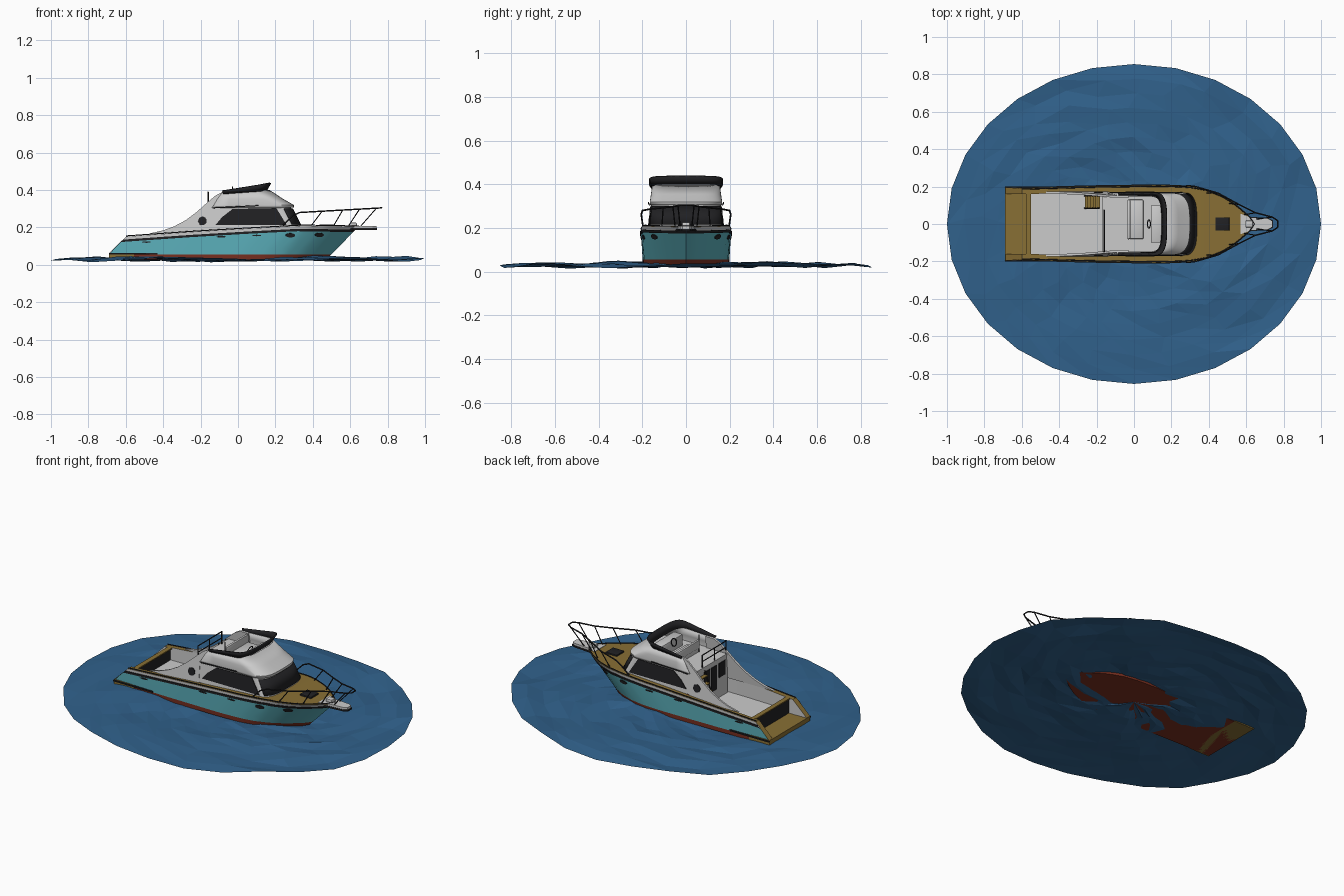
import bpy, bmesh, math, random
from mathutils import Vector

if "Cube" in bpy.data.objects:
    bpy.data.objects.remove(bpy.data.objects["Cube"])
random.seed(4)

def mat(name, c):
    m = bpy.data.materials.new(name)
    m.diffuse_color = (*c, 1)
    m.use_nodes = True
    m.node_tree.nodes["Principled BSDF"].inputs["Base Color"].default_value = m.diffuse_color
    return m

WATER = mat("water_blue", (.03, .12, .26))
TEAL = mat("teal", (.11, .45, .52))
TEAK = mat("teak", (.25, .16, .035))
DARK = mat("dark", (.015, .015, .017))
RED = mat("antifoul_red", (.2, .03, .015))
WHITE = mat("white", (.75, .75, .75))

def finish(name, bm, m, smooth=True, thick=0):
    bmesh.ops.remove_doubles(bm, verts=bm.verts, dist=1e-5)
    bmesh.ops.recalc_face_normals(bm, faces=bm.faces)
    me = bpy.data.meshes.new(name)
    bm.to_mesh(me)
    bm.free()
    ob = bpy.data.objects.new(name, me)
    bpy.context.collection.objects.link(ob)
    me.materials.append(m)
    if thick:
        s = ob.modifiers.new("thickness", 'SOLIDIFY')
        s.thickness, s.offset = thick, 0
    if smooth:
        bpy.ops.object.select_all(action='DESELECT')
        ob.select_set(True)
        bpy.context.view_layer.objects.active = ob
        bpy.ops.object.shade_smooth_by_angle(angle=math.radians(30))
    return ob

def loft(name, rings, m, cap=False, thick=0):
    bm = bmesh.new()
    vs = [[bm.verts.new(p) for p in r] for r in rings]
    for a, b in zip(vs, vs[1:]):
        for i in range(len(a) - 1):
            bm.faces.new((a[i], a[i + 1], b[i + 1], b[i]))
    if cap:
        bm.faces.new(vs[0])
    return finish(name, bm, m, thick=thick)

def box(name, x, y, z, m, bevel=0):
    bm = bmesh.new()
    bmesh.ops.create_cube(bm, size=1)
    for v in bm.verts:
        v.co = [(r[0] + r[1]) / 2 + c * (r[1] - r[0]) for r, c in zip((x, y, z), v.co)]
    if bevel:
        bmesh.ops.bevel(bm, geom=bm.edges[:], offset=bevel, segments=2, affect='EDGES', profile=.5)
    return finish(name, bm, m)

def tube(name, pts, r, m=DARK, cyclic=False):
    cu = bpy.data.curves.new(name, 'CURVE')
    cu.dimensions, cu.bevel_depth, cu.bevel_resolution = '3D', r, 1
    sp = cu.splines.new('POLY')
    sp.points.add(len(pts) - 1)
    for p, q in zip(sp.points, pts):
        p.co = (*q, 1)
    sp.use_cyclic_u = cyclic
    cu.use_fill_caps = True
    cu.materials.append(m)
    ob = bpy.data.objects.new(name, cu)
    bpy.context.collection.objects.link(ob)

def panels(name, prof, yf, m, thick):
    """Flat (x, z) outline placed on both sides at y = yf(x, z)."""
    for s, tag in ((1, "_port"), (-1, "_starboard")):
        bm = bmesh.new()
        bm.faces.new([bm.verts.new((x, s * yf(x, z), z)) for x, z in prof])
        finish(name + tag, bm, m, False, thick)

def oval(x, z, a, b, n=14):
    return [(x + a * math.cos(i * math.tau / n), z + b * math.sin(i * math.tau / n)) for i in range(n)]

def interp(t, x):
    for (x0, y0), (x1, y1) in zip(t, t[1:]):
        if x <= x1:
            return y0 + (y1 - y0) * (x - x0) / (x1 - x0)
    return t[-1][1]

# Water: faceted wavy ellipse
bm = bmesh.new()
N, R = 28, 11
def wave(x, y):
    return .031 + .008 * math.sin(7 * x + 4 * y) + .005 * math.sin(11 * y - 5 * x + 1) + random.uniform(-.007, .007)
rows = []
for k in range(1, R + 1):
    row = []
    for i in range(N):
        a, r = i * math.tau / N, k / R
        if k < R:
            a += random.uniform(-.06, .06)
        x, y = r * math.cos(a), .855 * r * math.sin(a)
        row.append(bm.verts.new((x, y, wave(x, y))))
    rows.append(row)
c = bm.verts.new((0, 0, .03))
for i in range(N):
    j = (i + 1) % N
    bm.faces.new((c, rows[0][i], rows[0][j]))
    for a, b in zip(rows, rows[1:]):
        bm.faces.new((a[i], b[i], b[j]))
        bm.faces.new((a[i], b[j], a[j]))
finish("water", bm, WATER, False)

# Hull bands lofted between levels
BEAM = [(-.69, .195), (-.3, .204), (.1, .208), (.25, .202), (.35, .186), (.45, .152), (.53, .107), (.6, .055), (.63, .027), (.645, 0)]
SHEER = [(-.69, .152), (-.3, .178), (0, .195), (.3, .21), (.645, .205)]
US = [1 - (1 - k / 30) ** 1.5 for k in range(31)]
def stern(z): return -.69 + max(0, z - .06)
def bow(z): return .475 + (z - .03) * .97
def hull_y(u, z): return interp(BEAM, -.69 + 1.335 * u) * (.95 + .05 * (z - .03) / .17)
def sheer(u): return interp(SHEER, -.69 + 1.335 * u)
def hull_pt(u, z, s=1, inset=0):
    return (stern(z) + u * (bow(z) - stern(z)), s * max(0, hull_y(u, z) - inset), z)
def hull_side(x, z): return hull_y((x - stern(z)) / (bow(z) - stern(z)), z) + .002
def ring(zf, grow=0):
    return [hull_pt(u, zf(u), 1, -grow) for u in US] + [hull_pt(u, zf(u), -1, -grow) for u in US[::-1]]
levels = [lambda u: .03, lambda u: .055, lambda u: .09, lambda u: sheer(u) - .03, lambda u: sheer(u) - .017, sheer]
loft("hull_bottom", [ring(levels[0]), ring(levels[1])], RED, cap=True)
loft("hull_topsides", [ring(f) for f in levels[1:4]], TEAL)
loft("rub_rail", [ring(levels[3]), ring(levels[3], .005), ring(levels[4], .005), ring(levels[4])], DARK)
loft("bulwark", [ring(levels[4]), ring(levels[5])], WHITE)

# Teak gunwales, foredeck and cockpit lining
W = .033
for s, tag in ((1, "port"), (-1, "starboard")):
    outer = [(-.69, s * .195, .062)] + [hull_pt(u, sheer(u), s) for u in US]
    inner = [(-.69, s * (.195 - W), .062)] + [hull_pt(u, sheer(u), s, W) for u in US]
    loft("gunwale_" + tag, [outer, inner], TEAK)
    line = [p for p in inner if p[0] < -.1]
    loft("cockpit_wall_" + tag, [line, [(x, y, .06) for x, y, z in line]], WHITE)
    tube("toe_rail_" + tag, [(x, y - s * .006 if abs(y) > .01 else y, z + .003) for x, y, z in outer[1:]], .003)
    box("spray_strake_" + tag, (-.69, -.43), sorted((s * .19, s * .2)), (.055, .063), DARK)
front = [u for u in US if hull_pt(u, sheer(u))[0] > -.16]
loft("foredeck", [[hull_pt(u, sheer(u), s, W) for u in front] for s in (1, -1)], TEAK)
box("swim_platform", (-.69, -.555), (-.193, .193), (.03, .064), TEAK)
box("transom", (-.572, -.56), (-.165, .165), (.06, .148), DARK)
box("transom_cap", (-.578, -.55), (-.165, .165), (.148, .155), TEAK)
box("cockpit_floor", (-.56, -.15), (-.168, .168), (.07, .08), WHITE)
panels("hull_porthole_aft", oval(.28, .158, .026, .011), hull_side, DARK, .004)
panels("hull_porthole_fore", oval(.435, .16, .024, .011), hull_side, DARK, .004)
for i, (x, z) in enumerate(((-.49, .122), (-.09, .15), (.1, .157))):
    panels("hull_vent_%d" % i, oval(x, z, .026, .004, 8), hull_side, DARK, .004)

# Cabin and flybridge: U-shaped plan outlines lofted upward
def U(x0, w, xf, c, z0, z1=None):
    z1 = z0 if z1 is None else z1
    half = [(x0 + (xf - c - x0) * i / 4, w) for i in range(4)]
    for i in range(15):
        a = math.radians(i * 90 / 14)
        half.append((xf - c + c * math.sin(a) ** .8, w * max(0, math.cos(a)) ** .55))
    pts = half + [(x, -y) for x, y in half[-2::-1]]
    return [(x, y, z0 + (z1 - z0) * (x - x0) / (xf - x0)) for x, y in pts]
def house_y(x, z): return .17 - .1 * (z - .19)
loft("cabin_house", [U(-.16, .17, .345, .08, .185), U(-.16, .158, .28, .08, .312)], WHITE)
glass = [U(-.16, .170, .335, .08, .216), U(-.16, .162, .292, .08, .3)]
loft("windshield", [r[7:-7] for r in glass], DARK, thick=.004)
panels("side_window", [(-.12, .213), (-.085, .255), (-.03, .298), (.205, .303), (.26, .213)],
       lambda x, z: house_y(x, z) + .002, DARK, .005)
panels("cabin_wing", [(-.47, .168), (-.4, .184), (-.34, .206), (-.28, .238), (-.22, .283), (-.17, .328), (-.12, .37),
       (-.085, .388), (-.03, .388), (-.03, .3), (-.14, .3), (-.14, .165)], lambda x, z: house_y(x, z) - .004, WHITE, .012)
panels("wing_porthole", oval(-.19, .235, .023, .023), lambda x, z: house_y(x, z) + .003, DARK, .006)
loft("flybridge_coaming", [U(-.14, .16, .295, .1, .306), U(-.13, .162, .295, .1, .318), U(-.11, .157, .235, .1, .352),
     U(-.085, .151, .165, .09, .385, .398)], WHITE, thick=.008)
loft("visor", [U(-.08, .154, .15, .06, .38, .396), U(-.085, .165, .174, .06, .396, .438)], DARK, thick=.008)
bm = bmesh.new()
bm.faces.new([bm.verts.new(p) for p in U(-.168, .156, .28, .09, .312)])
finish("flybridge_floor", bm, WHITE, False, .01)

# Aft bulkhead with doors
box("aft_bulkhead", (-.165, -.155), (-.16, .16), (.075, .31), WHITE)
for i, (y0, y1, z0) in enumerate(((-.135, -.075, .2), (-.055, .0, .14), (.012, .065, .2))):
    box("bulkhead_window_%d" % i, (-.169, -.16), (y0, y1), (z0, .285), DARK)

# Ladder from cockpit to flybridge
for y in (.085, .15):
    tube("ladder_rail_%d" % (y * 1000), [(-.265, y, .08), (-.185, y, .31)], .004)
for i in range(5):
    x, z = -.25 + i * .014, .12 + i * .04
    box("ladder_step_%d" % i, (x - .012, x + .012), (.085, .15), (z, z + .006), TEAK)

# Flybridge furniture
box("bridge_bench", (-.03, .05), (-.08, .13), (.315, .345), WHITE, .005)
box("bench_back", (-.035, -.02), (-.08, .13), (.34, .39), WHITE, .004)
box("helm_console", (.09, .15), (-.1, .1), (.315, .385), WHITE, .006)
tube("steering_wheel", [(.08 + .008 * math.sin(i * math.tau / 16), .022 * math.cos(i * math.tau / 16),
     .375 + .02 * math.sin(i * math.tau / 16)) for i in range(16)], .003, cyclic=True)
tube("bridge_post", [(-.03, -.08, .315), (-.03, -.08, .42)], .003)

# Rails
tube("bridge_aft_rail", [(-.16, -.15, .315), (-.16, -.15, .39), (-.16, .075, .39), (-.16, .075, .315)], .004)
tube("bridge_mid_rail", [(-.16, -.15, .352), (-.16, .075, .352)], .003)
tube("bridge_rail_post", [(-.16, -.04, .315), (-.16, -.04, .39)], .003)
for s, tag in ((1, "port"), (-1, "starboard")):
    tube("grab_rail_" + tag, [(-.13, s * .168, .305), (.11, s * .172, .317)], .003)
RAIL = [(.24, .198, .212), (.29, .205, .262), (.33, .2, .28), (.45, .165, .287), (.56, .105, .293), (.65, .06, .298), (.74, .037, .303), (.768, .018, .305)]
tube("bow_rail", RAIL + [(x, -y, z) for x, y, z in RAIL[::-1]], .004)
for i, (a, b) in enumerate((((.39, .166, .208), RAIL[3]), ((.51, .11, .207), RAIL[4]), ((.59, .05, .207), RAIL[5]), ((.65, .026, .2), RAIL[6]))):
    for s, tag in ((1, "port"), (-1, "starboard")):
        tube("stanchion_%d_%s" % (i, tag), [(p[0], p[1] * s, p[2]) for p in (a, b)], .003)

# Bow pulpit, windlass and hatch
for nm, g, z0, z1, m in (("pulpit", 0, .195, .209, WHITE), ("pulpit_trim", .003, .186, .196, DARK)):
    prof = [(.57, .055 + g), (.62, .036 + g), (.72, .028 + g), (.74 + g, .016 + g)]
    loop = prof + [(x, -y) for x, y in prof[::-1]]
    bm = bmesh.new()
    f = bm.faces.new([bm.verts.new((x, y, z0)) for x, y in loop])
    ext = bmesh.ops.extrude_face_region(bm, geom=[f])
    bmesh.ops.translate(bm, vec=(0, 0, z1 - z0), verts=[v for v in ext['geom'] if isinstance(v, bmesh.types.BMVert)])
    finish(nm, bm, m, False)
box("windlass", (.595, .635), (-.018, .018), (.205, .226), WHITE, .005)
box("deck_hatch", (.435, .51), (-.036, .036), (.2, .217), DARK, .003)
